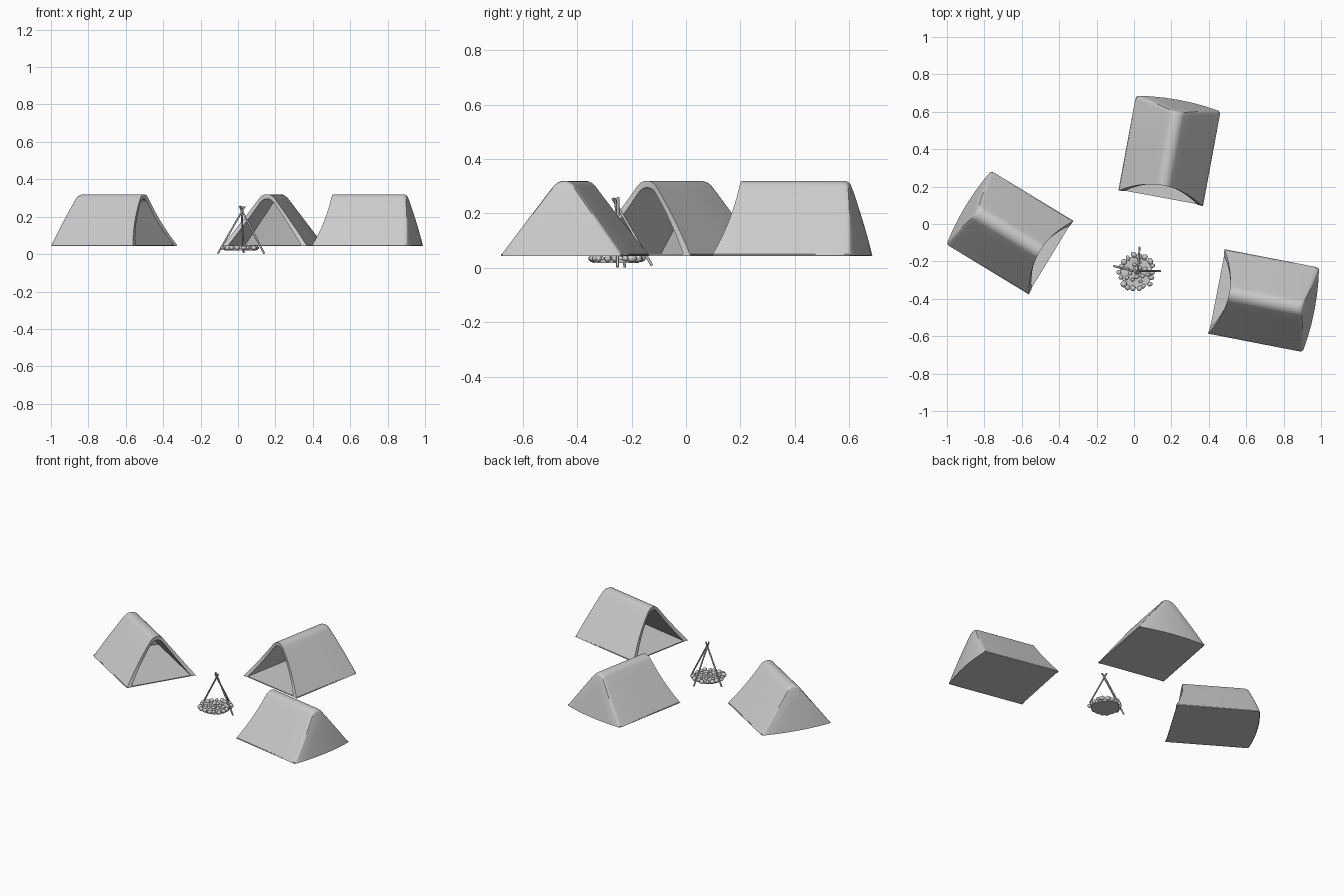
import bpy, bmesh, math, random
from mathutils import Vector, Matrix

if "Cube" in bpy.data.objects:
    bpy.data.objects.remove(bpy.data.objects["Cube"])

random.seed(4)
BASE = 0.045      # ground clearance of the tents
HALF = 0.23       # half width of a tent
HEIGHT = 0.275


def make_object(name, bm, smooth=None):
    bmesh.ops.recalc_face_normals(bm, faces=bm.faces)
    mesh = bpy.data.meshes.new(name)
    bm.to_mesh(mesh)
    bm.free()
    ob = bpy.data.objects.new(name, mesh)
    bpy.context.collection.objects.link(ob)
    if smooth:
        bpy.ops.object.select_all(action='DESELECT')
        ob.select_set(True)
        bpy.context.view_layer.objects.active = ob
        bpy.ops.object.shade_smooth_by_angle(angle=math.radians(smooth))
    return ob


# Tent cross-section: straight slopes meeting in a rounded ridge
def section():
    r, a = 0.052, math.radians(36.6)
    cz = HEIGHT - r
    tangent = Vector((r * math.cos(a), cz + r * math.sin(a)))
    foot = Vector((HALF, 0))
    right = [foot.lerp(tangent, t / 6) for t in range(6)]
    arc = []
    for i in range(11):
        t = a + (math.pi - 2 * a) * i / 10
        arc.append(Vector((r * math.cos(t), cz + r * math.sin(t))))
    left = [Vector((-p.x, p.y)) for p in reversed(right)]
    return right + arc + left


def front_u(v):
    return 0.19 + 0.07 * (v / HALF) ** 2


def back_u(v, z):
    return -0.275 + 0.02 * (v / HALF) ** 2 + 0.065 * z / HEIGHT


# Tent shell: inner skin, rim of the doorway, outer skin with a closed back
def tent_shell():
    prof = section()

    def ring(kv, kz, place):
        return [Vector((place(p.x * kv, p.y * kz), p.x * kv, BASE + p.y * kz)) for p in prof]

    outer_back = [(1, 0.022), (0.992, 0.009), (0.975, 0.002), (0.94, 0.0),
                  (0.65, 0.0), (0.35, 0.0), (0.0, 0.0)]
    iv, iz = 0.87, 0.91
    rings = [ring(iv * s, iz * s, lambda v, z: back_u(v, z) + 0.028)
             for s in (0, 0.4, 0.8, 1)]
    rings.append([Vector((front_u(p.x) - 0.002, p.x * iv, BASE + p.y * iz)) for p in prof])
    rings.append(ring(1, 1, lambda v, z: front_u(v)))
    rings.append(ring(1, 1, lambda v, z: 0.0))
    for s, d in outer_back:
        rings.append(ring(s, s, lambda v, z, d=d: back_u(v, z) + d))

    bm = bmesh.new()
    rows = [[bm.verts.new(p) for p in r] for r in rings]
    for a, b in zip(rows, rows[1:]):
        for i in range(len(prof) - 1):
            bm.faces.new((a[i], a[i + 1], b[i + 1], b[i]))
    bmesh.ops.remove_doubles(bm, verts=bm.verts, dist=1e-5)
    return make_object("tent_shell", bm, 40)


# Tent floor: thin groundsheet following the base outline
def tent_floor():
    outline = [(0.255, -0.228), (0.255, 0.228)]
    outline += [(back_u(v, 0) + 0.003, v) for v in (0.226, 0.15, 0.07, 0, -0.07, -0.15, -0.226)]
    bm = bmesh.new()
    face = bm.faces.new([bm.verts.new((u, v, BASE - 0.001)) for u, v in outline])
    top = bmesh.ops.extrude_face_region(bm, geom=[face])["geom"]
    bmesh.ops.translate(bm, vec=(0, 0, 0.006),
                        verts=[g for g in top if isinstance(g, bmesh.types.BMVert)])
    if face.is_valid is False or not any(abs(f.normal.z) > 0.9 and f.calc_center_median().z < BASE
                                         for f in bm.faces):
        bm.faces.new([v for v in bm.verts if v.co.z < BASE])
    return make_object("tent_floor", bm)


parts = [tent_shell(), tent_floor()]
spots = [("left", -0.665, -0.045, -31.3), ("back", 0.19, 0.393, -100.5), ("right", 0.695, -0.41, 169)]
for i, (tag, x, y, deg) in enumerate(spots):
    for part in parts:
        ob = part if i == 0 else part.copy()
        if i:
            bpy.context.collection.objects.link(ob)
        ob.name = part.data.name + "_" + tag
        ob.matrix_world = Matrix.Translation((x, y, 0)) @ Matrix.Rotation(math.radians(deg), 4, 'Z')


# Rods for the tripod and firewood
def rod(name, a, b, radius, sides=8):
    a, b = Vector(a), Vector(b)
    bm = bmesh.new()
    m = Matrix.Translation((a + b) / 2) @ (b - a).to_track_quat('Z', 'Y').to_matrix().to_4x4()
    bmesh.ops.create_cone(bm, cap_ends=True, segments=sides, radius1=radius, radius2=radius,
                          depth=(b - a).length, matrix=m)
    return make_object(name, bm, 50)


rod("tripod_pole_left", (-0.108, -0.225, 0.003), (0.036, -0.262, 0.255), 0.005)
rod("tripod_pole_right", (0.14, -0.252, 0.003), (0.008, -0.25, 0.258), 0.005)
rod("tripod_pole_back", (0.03, -0.125, 0.008), (0.018, -0.27, 0.256), 0.005)

# Fire pit: ash bed, ring of stones, embers inside
CX, CY = 0.013, -0.258
rod("ash_bed", (CX, CY, 0.018), (CX, CY, 0.032), 0.086, 20)


def stone(bm, x, y, z, size):
    m = (Matrix.Translation((x, y, z)) @ Matrix.Rotation(random.uniform(0, 6.28), 4, 'Z')
         @ Matrix.Diagonal((size * random.uniform(0.85, 1.15), size * random.uniform(0.75, 1),
                            size * random.uniform(0.7, 0.9), 1)))
    bmesh.ops.create_icosphere(bm, subdivisions=2, radius=1, matrix=m)


bm = bmesh.new()
for i in range(18):
    t = math.tau * i / 18 + random.uniform(-0.06, 0.06)
    r = random.uniform(0.083, 0.096)
    stone(bm, CX + r * math.cos(t), CY + r * math.sin(t), 0.034, random.uniform(0.013, 0.019))
make_object("fire_ring_stones", bm, 50)

bm = bmesh.new()
for i in range(14):
    t, r = i * 2.4, 0.017 * math.sqrt(i)
    stone(bm, CX + r * math.cos(t), CY + r * math.sin(t), 0.033, random.uniform(0.009, 0.013))
make_object("embers", bm, 50)
